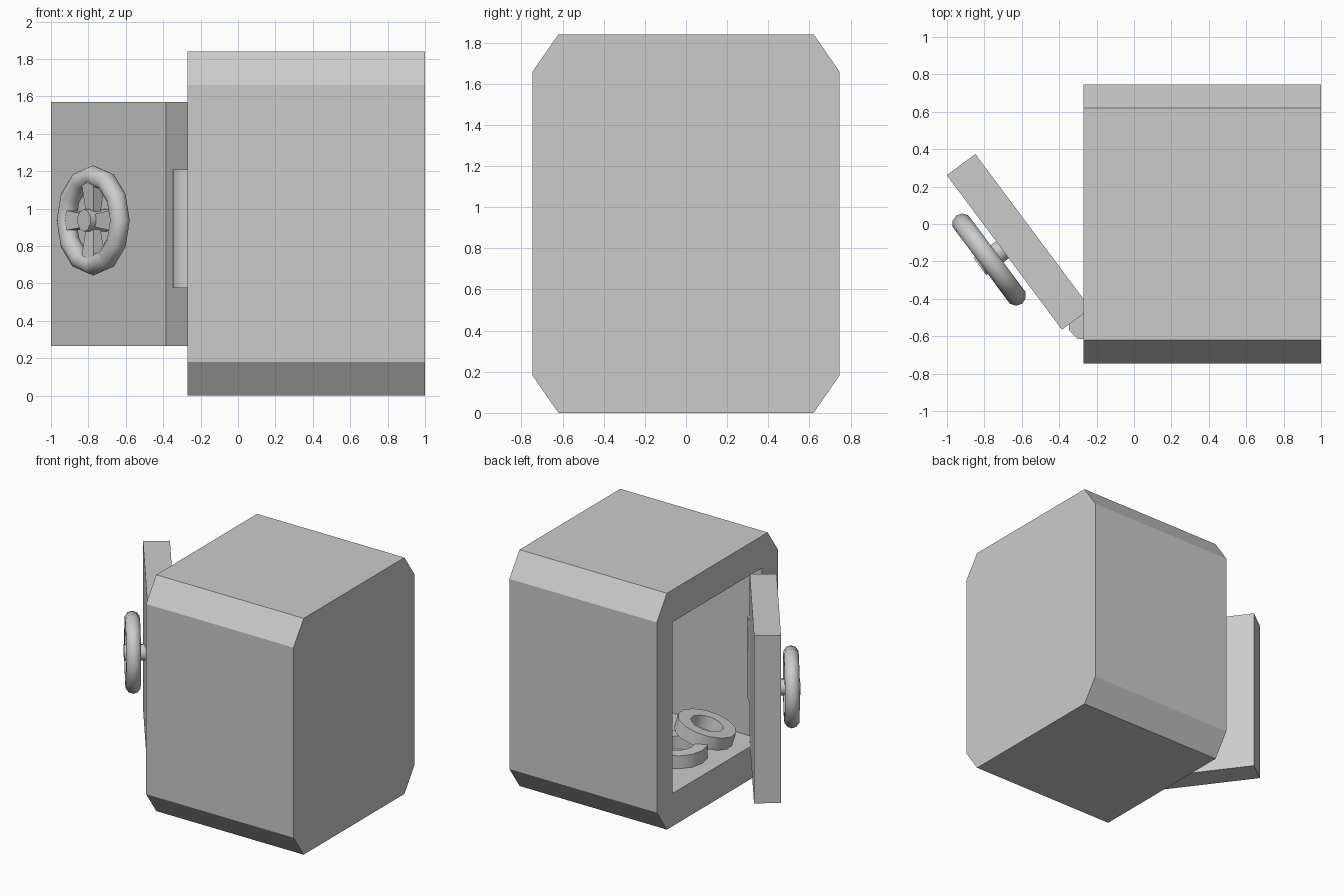
import bpy, bmesh, math
from mathutils import Matrix, Vector

if "Cube" in bpy.data.objects:
    bpy.data.objects.remove(bpy.data.objects["Cube"])


def obj(name, bm, smooth=False):
    bmesh.ops.recalc_face_normals(bm, faces=bm.faces)
    me = bpy.data.meshes.new(name)
    bm.to_mesh(me)
    bm.free()
    o = bpy.data.objects.new(name, me)
    bpy.context.collection.objects.link(o)
    if smooth:
        bpy.ops.object.select_all(action='DESELECT')
        bpy.context.view_layer.objects.active = o
        o.select_set(True)
        bpy.ops.object.shade_smooth_by_angle(angle=math.radians(50))
    return o


def box(name, lo, hi, mat=Matrix()):
    lo, hi = Vector(lo), Vector(hi)
    bm = bmesh.new()
    bmesh.ops.create_cube(bm, size=1)
    for v in bm.verts:
        v.co = mat @ ((lo + hi) / 2 + v.co * (hi - lo))
    return obj(name, bm)


def prism(name, sides, r1, r2, z0, z1, mat, turn=0, smooth=False):
    bm = bmesh.new()
    bmesh.ops.create_cone(bm, cap_ends=True, segments=sides, radius1=r1, radius2=r2, depth=z1 - z0)
    bm.transform(mat @ Matrix.Translation((0, 0, (z0 + z1) / 2)) @ Matrix.Rotation(turn, 4, 'Z'))
    return obj(name, bm, smooth)


def lathe(name, points, steps, mat, smooth=True):
    # closed (radius, height) section spun about local z
    bm = bmesh.new()
    rings = [[bm.verts.new((r * math.cos(a), r * math.sin(a), h)) for r, h in points]
             for a in (2 * math.pi * i / steps for i in range(steps))]
    n = len(points)
    for i in range(steps):
        a, b = rings[i], rings[(i + 1) % steps]
        for j in range(n):
            k = (j + 1) % n
            bm.faces.new((a[j], b[j], b[k], a[k]))
    bm.transform(mat)
    return obj(name, bm, smooth)


# Safe body: chamfered profile extruded along x, hollowed from the open side
half = [(0.62, 0), (0.745, 0.18), (0.745, 1.66), (0.62, 1.84)]
profile = half + [(-y, z) for y, z in reversed(half)]
bm = bmesh.new()
face = bm.faces.new([bm.verts.new((-0.27, y, z)) for y, z in profile])
ext = bmesh.ops.extrude_face_region(bm, geom=[face], use_keep_orig=True)
bmesh.ops.translate(bm, vec=(1.27, 0, 0), verts=[g for g in ext['geom'] if isinstance(g, bmesh.types.BMVert)])
body = obj("safe_body", bm)
cutter = box("cavity_cutter", (-0.5, -0.55, 0.255), (0.8, 0.55, 1.59))
cutter.hide_render = True
mod = body.modifiers.new("cavity", 'BOOLEAN')
mod.operation = 'DIFFERENCE'
mod.solver = 'EXACT'
mod.object = cutter
bpy.context.view_layer.objects.active = body
bpy.ops.object.modifier_apply(modifier=mod.name)
bpy.data.objects.remove(cutter)

# Swung-open door; local x runs along the door, local y points out of its face
door = Matrix.Translation((-0.385, -0.565, 0)) @ Matrix.Rotation(math.atan2(0.802, -0.598), 4, 'Z')
box("door", (0, -0.19, 0.265), (1.03, 0, 1.57), door)

# Hinge barrel
prism("hinge", 8, 0.09, 0.09, 0.575, 1.21, Matrix.Translation((-0.265, -0.532, 0)), math.pi / 8, True)

# Handwheel: local z points out of the door
wheel = door @ Matrix.Translation((0.533, 0.088, 0.937)) @ Matrix.Rotation(-math.pi / 2, 4, 'X')
tube = [(0.239 + 0.055 * math.cos(a), 0.055 * math.sin(a)) for a in (math.pi * i / 5 for i in range(10))]
lathe("wheel_rim", tube, 12, wheel)
prism("wheel_hub", 10, 0.06, 0.06, -0.1, 0.062, wheel, 0, True)
for i in range(4):
    spin = wheel @ Matrix.Rotation(i * math.pi / 2, 4, 'Z') @ Matrix.Rotation(math.pi / 2, 4, 'Y')
    prism(f"wheel_spoke_{i + 1}", 4, 0.045, 0.08, 0.03, 0.215,
          spin @ Matrix.Diagonal((0.7, 1, 1, 1)), math.pi / 4)

# Two thick rings lying inside, the second leaning on the first
section = [(0.12, 0), (0.215, 0), (0.215, 0.1), (0.12, 0.1)]
lathe("floor_ring", section, 14, Matrix.Translation((0.06, 0.02, 0.256)))
tilt = Matrix.Rotation(math.radians(16), 4, Vector((0.58, -0.82, 0)))
lathe("leaning_ring", section, 14, Matrix.Translation((0.02, -0.24, 0.325)) @ tilt)
